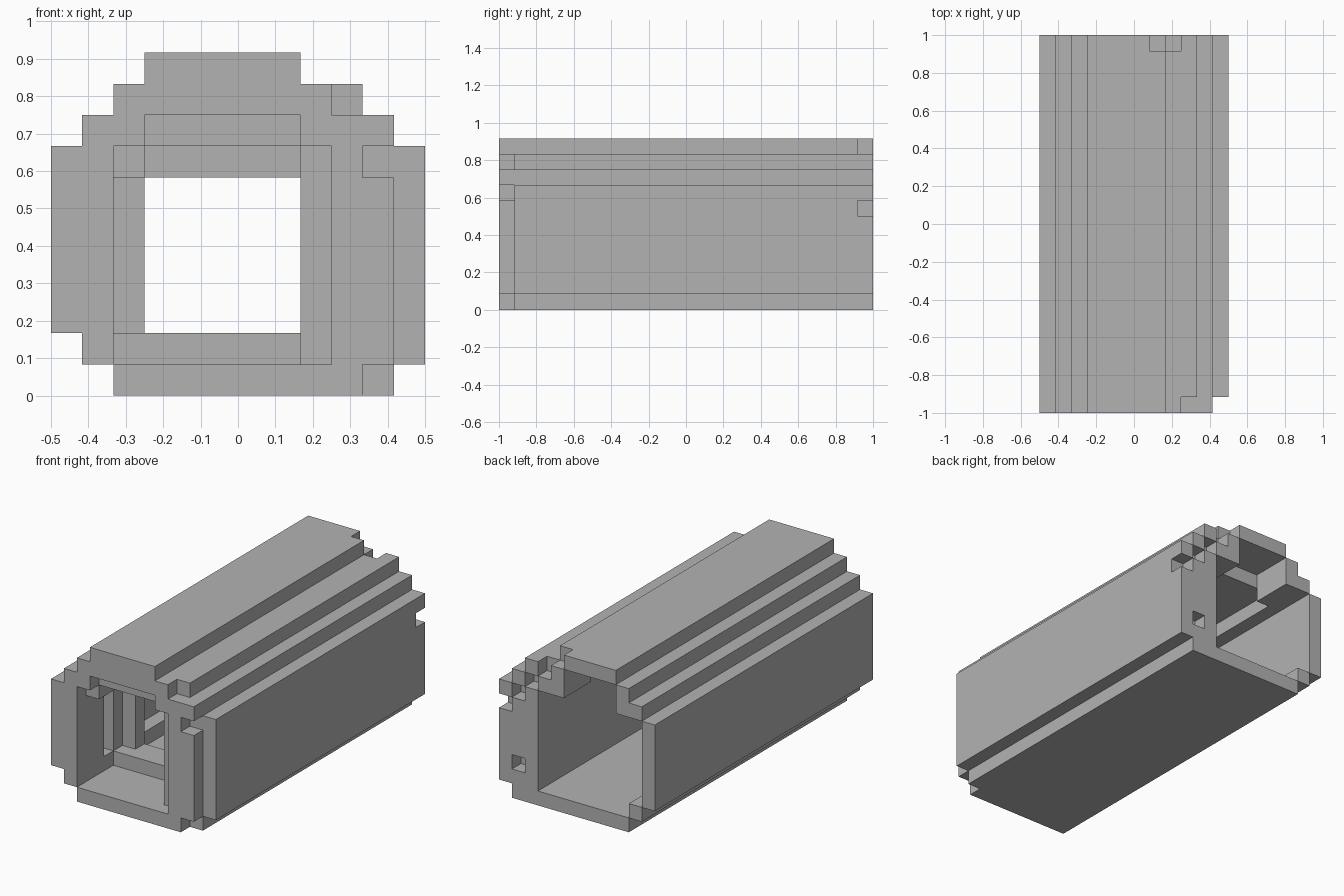
import bpy
import bmesh
from mathutils import Vector

old_cube = bpy.data.objects.get("Cube")
if old_cube:
    bpy.data.objects.remove(old_cube, do_unlink=True)

UNIT = 1 / 12
LENGTH = 24


def make_material(name, colour):
    material = bpy.data.materials.new(name)
    material.use_nodes = True
    material.diffuse_color = colour
    shader = material.node_tree.nodes["Principled BSDF"]
    shader.inputs["Base Color"].default_value = colour
    return material


def block(x_range, y_range, z_range):
    """All grid cells inside a box, given in whole units."""
    return {(x, y, z)
            for x in range(*x_range)
            for y in range(*y_range)
            for z in range(*z_range)}


def extrude_rows(rows, y_range):
    """Stack rows of (left, right) limits upward into a stepped section."""
    cells = set()
    for z, limits in enumerate(rows):
        cells |= block(limits, y_range, (z, z + 1))
    return cells


# Outer stepped sections: a narrower front rim and the long body
WALL = [(-6, 6)] * 6
RIM_WALL = [(-6, 5)] * 5
body_rows = [(-4, 5), (-5, 6)] + WALL + [(-5, 5), (-4, 4), (-3, 2)]
rim_rows = [(-4, 4), (-5, 5)] + RIM_WALL + [(-6, 4), (-5, 5), (-4, 3), (-3, 2)]
solid = extrude_rows(rim_rows, (0, 1)) | extrude_rows(body_rows, (1, LENGTH))

# Front mouth, stepping inward to a square inner ring
mouth = block((-4, 3), (0, 1), (1, 8)) | block((-3, 2), (0, 1), (8, 9))
throat = block((-4, 2), (1, 4), (1, 7)) | block((-3, 2), (1, 4), (7, 8))
side_groove = block((-5, -4), (3, 4), (2, 7))
inner_ring = block((-4, 2), (4, 5), (2, 7)) | block((-3, 2), (5, 6), (2, 7))

# Long rear chamber with a raised ceiling
chamber = block((-4, 3), (6, LENGTH), (1, 2)) | block((-5, 3), (6, LENGTH), (2, 8))
ceiling = block((-4, 2), (6, 21), (8, 9)) | block((-3, 1), (21, LENGTH), (8, 10))

for hollow in (mouth, throat, side_groove, inner_ring, chamber, ceiling):
    solid -= hollow

# Diagonal crack and a small peg hole in the rear end
back = LENGTH - 1
solid -= {(x, back, 11 - x) for x in range(1, 6)}
solid.discard((4, back, 2))


def build_cells(name, cells, material):
    """Skin the exposed sides of the cells and merge the flat areas."""
    bm = bmesh.new()
    corners = {}

    def corner(point):
        key = tuple(point)
        if key not in corners:
            x, y, z = key
            corners[key] = bm.verts.new(
                (x * UNIT, (y - LENGTH / 2) * UNIT, z * UNIT))
        return corners[key]

    for cell in cells:
        for axis in range(3):
            across = [0, 0, 0]
            upward = [0, 0, 0]
            across[(axis + 1) % 3] = 1
            upward[(axis + 2) % 3] = 1
            u, v = Vector(across), Vector(upward)
            for side in (0, 1):
                neighbour = list(cell)
                neighbour[axis] += 2 * side - 1
                if tuple(neighbour) in cells:
                    continue
                start = Vector(cell)
                start[axis] += side
                loop = [start, start + u, start + u + v, start + v]
                if not side:
                    loop.reverse()
                bm.faces.new([corner([round(c) for c in p]) for p in loop])

    bmesh.ops.dissolve_limit(bm, angle_limit=0.01, verts=bm.verts[:],
                             edges=bm.edges[:], delimit={'NORMAL'})
    bmesh.ops.triangulate(bm, faces=[f for f in bm.faces if len(f.verts) > 4])
    mesh = bpy.data.meshes.new(name)
    bm.to_mesh(mesh)
    bm.free()
    mesh.materials.append(material)
    obj = bpy.data.objects.new(name, mesh)
    bpy.context.collection.objects.link(obj)
    return obj


grey = make_material("plain grey", (0.45, 0.45, 0.45, 1))
build_cells("hollow_stepped_log", solid, grey)
